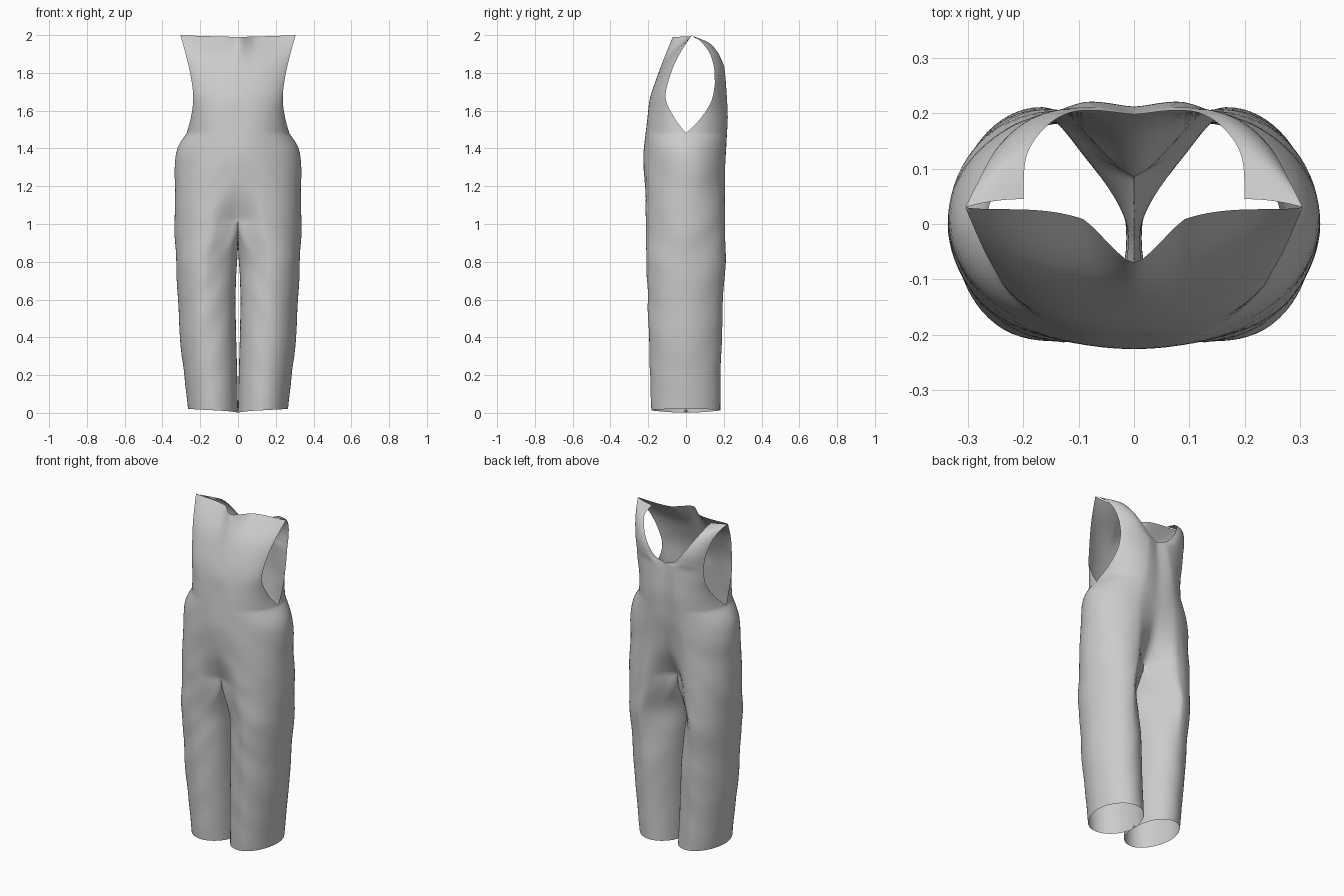
import bpy, bmesh, math
from mathutils import Vector, noise

if "Cube" in bpy.data.objects:
    bpy.data.objects.remove(bpy.data.objects["Cube"])

NO, NI, SUB = 24, 10, 6      # outer columns, inner-leg columns, rows per key
bm = bmesh.new()


def spline(keys, sub=SUB):
    """Catmull-Rom through a list of equal-length tuples."""
    out = []
    for i in range(len(keys) - 1):
        p0, p1 = keys[max(i - 1, 0)], keys[i]
        p2, p3 = keys[i + 1], keys[min(i + 2, len(keys) - 1)]
        for k in range(sub):
            t = k / sub
            out.append([0.5 * (2 * b + (c - a) * t + (2 * a - 5 * b + 4 * c - d) * t * t
                               + (3 * b - a - 3 * c + d) * t ** 3)
                        for a, b, c, d in zip(p0, p1, p2, p3)])
    return out + [list(keys[-1])]


def arc_row(key):
    """Row of points bulging from a start point to an end point."""
    s, e, turn, bump = Vector(key[:3]), Vector(key[3:6]), math.radians(key[6]), key[7]
    row = []
    for i in range(NO + 1):
        u = i / NO
        a = math.sin(u * turn) / math.sin(turn)
        b = (1 - math.cos(u * turn)) / (1 - math.cos(turn))
        k = min(1, u / .25)
        swell = math.sin(math.pi * u ** .65) * k * (2 - k) ** .5
        row.append(Vector((s.x + (e.x - s.x) * a,
                           s.y + (e.y - s.y) * b + bump * swell,
                           s.z + (e.z - s.z) * u)))
    return row


def wrinkle(p):
    """Soft cloth folds, fading at the centre, the top and the hem."""
    fade = min(1, abs(p.x) / 0.1) * max(0, min(1, (1.5 - p.z) / 0.2)) * min(1, 0.3 + p.z)
    n = noise.noise(Vector((p.x * 5, p.y * 5, p.z * 7 + p.x * 6)))
    out = Vector((p.x - 0.14, p.y, 0))
    return p + out.normalized() * n * 0.007 * fade


def skin(rows):
    grid = [[bm.verts.new(wrinkle(p)) for p in r] for r in rows]
    for r0, r1 in zip(grid, grid[1:]):
        for i in range(len(r0) - 1):
            bm.faces.new((r0[i], r0[i + 1], r1[i + 1], r1[i]))


def lookup(z, table):
    for a, b in zip(table, table[1:]):
        if z <= b[0]:
            t = max(0, (z - a[0]) / (b[0] - a[0]))
            return [p + (q - p) * t for p, q in zip(a[1:], b[1:])]
    return table[-1][1:]


# hips and waist: start xyz, end xyz, arc angle, y bump
front_low = [(0, -.165, 1.02, .332, 0, 1.04, 90, -.065), (0, -.21, 1.17, .336, 0, 1.18, 90, -.02),
             (0, -.226, 1.34, .326, 0, 1.38, 90, 0), (0, -.214, 1.48, .272, 0, 1.48, 90, -.006)]
back_low = [(0, .085, 1.02, .332, 0, 1.04, 90, .135), (0, .165, 1.18, .336, 0, 1.18, 90, .06),
            (0, .202, 1.36, .326, 0, 1.38, 90, .022), (0, .21, 1.48, .272, 0, 1.48, 90, .022)]
# bib, up to the high straight neckline
front_top = [front_low[-1], (0, -.204, 1.56, .25, -.06, 1.56, 85, -.006),
             (0, -.192, 1.66, .237, -.107, 1.66, 75, 0), (0, -.16, 1.76, .246, -.092, 1.76, 65, 0),
             (0, -.115, 1.88, .272, -.045, 1.88, 60, .015), (0, -.07, 1.99, .305, .03, 2.0, 60, .075)]
# back panel, its rows turning into the shoulder strap above the scoop
back_top = [back_low[-1], (0, .212, 1.57, .25, .07, 1.55, 80, .02),
            (0, .205, 1.67, .23, .13, 1.64, 70, .018), (0, .198, 1.74, .225, .15, 1.72, 65, .018),
            (.065, .205, 1.77, .228, .152, 1.77, 60, .008), (.12, .2, 1.835, .238, .148, 1.83, 50, .004),
            (.165, .17, 1.905, .256, .125, 1.905, 40, .002), (.195, .12, 1.96, .28, .08, 1.965, 30, 0),
            (.2, .045, 1.985, .305, .03, 2.0, 30, 0)]
for low, top in ((front_low, front_top), (back_low, back_top)):
    skin([arc_row(k) for k in spline(low)])
    skin([arc_row(k) for k in spline(top)])

# trouser leg: z, inner x, outer x, front depth, back depth
leg_size = [(0, 0, .262, .183, .182), (.2, .004, .285, .19, .184), (.4, .01, .306, .197, .188),
            (.6, .014, .32, .203, .196), (.8, .008, .33, .21, .21), (1.05, 0, .333, .215, .222)]
saddle, LEG_ROWS, phi0 = Vector((0, -.04, .93)), 30, math.radians(60)
for low, side in ((front_low, 0), (back_low, 1)):
    top = arc_row(low[0])
    mid = Vector((0, (saddle.y + top[0].y) / 2 + (-.03, .02)[side], .945))
    seam = []
    for i in range(NI):
        t = i / NI
        seam.append(saddle * (1 - t) ** 2 + mid * 2 * t * (1 - t) + top[0] * t * t)
    top = seam + top
    rows = []
    for r in range(LEG_ROWS + 1):
        t = (r / LEG_ROWS) ** 1.2
        s = min(1, t / 0.25)
        s = s * s * (3 - 2 * s)
        row = []
        for c, p in enumerate(top):
            phi = phi0 * c / NI if c < NI else phi0 + (math.pi - phi0) * (c - NI) / NO
            hem = .014 - .007 * math.cos(phi) - .006 * max(0, math.cos(phi)) ** 4
            z = p.z + (hem - p.z) * t
            xi, xo, yf, yb = lookup(z, leg_size)
            inner = max(0, math.cos(phi))
            # the inner thigh is drawn in below the seat
            hollow = (.2, .62)[side] * math.exp(-((z - .86) / .22) ** 2) * inner
            power = .95 if phi < math.pi / 2 else 1.1
            y = (-yf if side == 0 else yb) * abs(math.sin(phi)) ** power * (1 - hollow)
            ring = Vector(((xi + xo) / 2 - (xo - xi) / 2 * math.cos(phi),
                           y + saddle.y * (1 - t) * inner ** 2, z))
            row.append(Vector((p.x, p.y, z)).lerp(ring, s))
        rows.append(row)
    skin(rows)

bmesh.ops.remove_doubles(bm, verts=bm.verts, dist=0.0008)
bmesh.ops.recalc_face_normals(bm, faces=bm.faces)
mesh = bpy.data.meshes.new("sleeveless_jumpsuit")
bm.to_mesh(mesh)
bm.free()
suit = bpy.data.objects.new("sleeveless_jumpsuit", mesh)
bpy.context.collection.objects.link(suit)
for f in mesh.polygons:
    f.use_smooth = True

# left half
mirror = suit.modifiers.new("left_half", 'MIRROR')
mirror.use_axis[0] = True
mirror.merge_threshold = 0.0008
